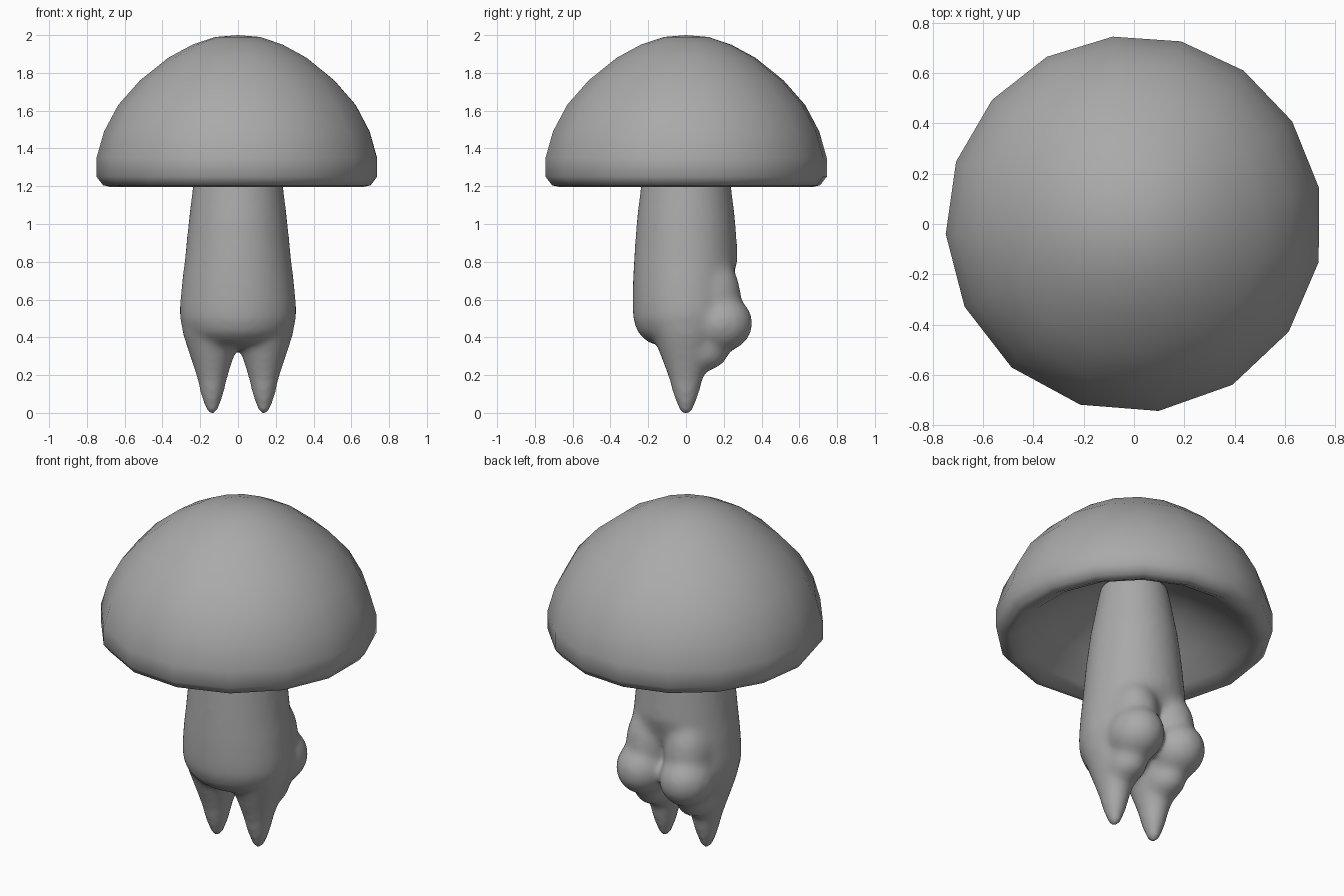
import bpy, bmesh
from math import cos, sin, radians, tau
from mathutils import Matrix

cube = bpy.data.objects.get("Cube")
if cube:
    bpy.data.objects.remove(cube, do_unlink=True)

grey = bpy.data.materials.new("plain grey")
grey.use_nodes = True
grey.diffuse_color = (0.4, 0.4, 0.4, 1)
grey.node_tree.nodes["Principled BSDF"].inputs["Base Color"].default_value = (0.4, 0.4, 0.4, 1)


def clamp(t):
    return max(0, min(1, t))


def lathe(bm, profile, sides, x=0, y_scale=1, turn=0, uneven=0):
    """Revolve (radius, height) points; the ends of the profile lie on the axis."""
    angles = [radians(turn) + tau * i / sides for i in range(sides)]
    angles = [a + radians(uneven) * cos(a) for a in angles]
    rings = []
    for r, z in profile:
        if r == 0:
            rings.append([bm.verts.new((x, 0, z))] * sides)
        else:
            rings.append([bm.verts.new((x + r * cos(a), r * y_scale * sin(a), z)) for a in angles])
    for low, high in zip(rings, rings[1:]):
        for i in range(sides):
            j = (i + 1) % sides
            bm.faces.new(list(dict.fromkeys((low[i], low[j], high[j], high[i]))))
    return {v for ring in rings for v in ring}


def make_object(name, bm):
    bmesh.ops.recalc_face_normals(bm, faces=bm.faces)
    for f in bm.faces:
        f.smooth = True
    mesh = bpy.data.meshes.new(name)
    bm.to_mesh(mesh)
    bm.free()
    mesh.materials.append(grey)
    ob = bpy.data.objects.new(name, mesh)
    bpy.context.collection.objects.link(ob)
    return ob


# Cap: outer dome, rounded rim and a hollow conical underside
bm = bmesh.new()
lathe(bm, [(0, 2), (.12, 1.99), (.24, 1.95), (.37, 1.88), (.52, 1.76), (.635, 1.63),
           (.71, 1.49), (.75, 1.35), (.75, 1.25), (.715, 1.205), (.67, 1.195),
           (.6, 1.23), (.45, 1.34), (.3, 1.44), (.15, 1.51), (0, 1.54)],
      16, turn=7, uneven=4)
make_object("cap", bm)

# Stem: tapering trunk, flatter and creased at the lower back
bm = bmesh.new()
trunk = lathe(bm, [(0, .33), (.12, .335), (.22, .36), (.28, .41), (.308, .48), (.308, .56),
                   (.297, .68), (.282, .8), (.262, 1), (.238, 1.2), (.19, 1.46),
                   (.15, 1.6), (0, 1.61)], 32)
for v in trunk:
    v.co.y *= .91 + .09 * clamp((v.co.z - .5) / .4)
    if v.co.y > 0:
        crease = clamp((.78 - v.co.z) / .25) * (1 - clamp(abs(v.co.x) / .2))
        v.co.y *= 1 - .4 * crease

# Pointed legs, each with a rounded lobe behind that fades into trunk and leg
lobes = [((.142, .182, .462), (.152, .172, .155)),
         ((.125, .13, .6), (.14, .162, .22)),
         ((.137, .08, .32), (.11, .15, .115))]
for side in (-1, 1):
    lathe(bm, [(0, -.03), (.03, -.01), (.06, .08), (.08, .17), (.105, .25),
               (.135, .34), (.16, .42), (.165, .5), (.15, .6), (0, .7)],
          24, x=.137 * side, y_scale=1.15)
    for (x, y, z), size in lobes:
        place = Matrix.Translation((x * side, y, z)) @ Matrix.Diagonal((*size, 1))
        bmesh.ops.create_uvsphere(bm, u_segments=24, v_segments=16, radius=1, matrix=place)
stem = make_object("stem_with_legs", bm)

# Fuse the stem parts into one soft surface
remesh = stem.modifiers.new("fuse", 'REMESH')
remesh.mode = 'VOXEL'
remesh.voxel_size = .018
remesh.use_smooth_shade = True
smooth = stem.modifiers.new("soften", 'SMOOTH')
smooth.factor = .5
smooth.iterations = 18

# Rest the leg tips on the ground
bpy.context.view_layer.update()
soft = stem.evaluated_get(bpy.context.evaluated_depsgraph_get())
stem.location.z = -min(v.co.z for v in soft.data.vertices)
